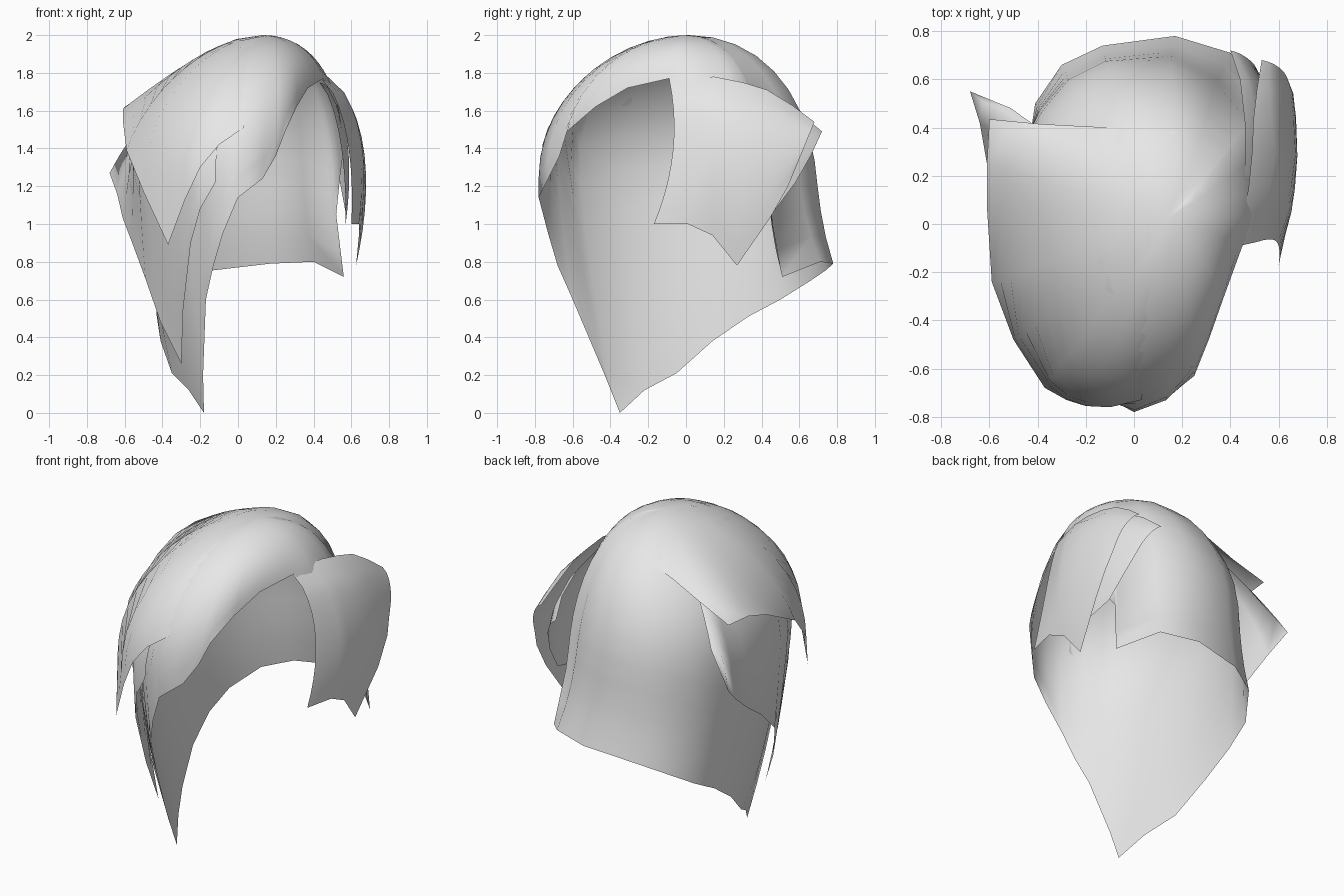
import bpy, bmesh, math
from mathutils import Vector

if "Cube" in bpy.data.objects:
    bpy.data.objects.remove(bpy.data.objects["Cube"])

CENTRE = Vector((0.02, -0.045, 1.25))   # middle of the head
WIDTH, DEPTH = 0.57, 0.735              # dome half sizes
LEAN = Vector((0.11, 0.06, 0))          # crown leans right and back

grey = bpy.data.materials.new("hair grey")
grey.diffuse_color = (0.8, 0.8, 0.8, 1)
grey.use_nodes = True
grey.node_tree.nodes["Principled BSDF"].inputs["Base Color"].default_value = grey.diffuse_color


def sheet(name, columns, closed=False):
    """Skin a list of point columns as a thin open surface facing outward."""
    bm = bmesh.new()
    grid = [[bm.verts.new(p) for p in col] for col in columns]
    count = len(grid)
    for i in range(count if closed else count - 1):
        a, b = grid[i], grid[(i + 1) % count]
        for j in range(len(a) - 1):
            bm.faces.new((a[j], a[j + 1], b[j + 1], b[j]))
    bmesh.ops.remove_doubles(bm, verts=bm.verts[:], dist=0.0005)
    bm.normal_update()
    facing = sum(f.normal.dot(f.calc_center_median() - CENTRE) * f.calc_area() for f in bm.faces)
    if facing < 0:
        bmesh.ops.reverse_faces(bm, faces=bm.faces[:])
    mesh = bpy.data.meshes.new(name)
    bm.to_mesh(mesh)
    bm.free()
    mesh.materials.append(grey)
    mesh.shade_smooth()
    obj = bpy.data.objects.new(name, mesh)
    bpy.context.collection.objects.link(obj)
    return obj


def lean(z):
    """Sideways shift of the dome at height z above its middle."""
    return LEAN * (max(z, 0) / 0.75) ** 2


def strand(edge, height, swell, rows=12):
    """Run from the crown over the dome and down to one edge point."""
    off = Vector(edge) - CENTRE
    off -= lean(off.z)
    reach = math.hypot(off.x, off.y)
    dx, dy = off.x / reach, off.y / reach
    rim = swell / math.hypot(dx / WIDTH, dy / DEPTH)
    if off.z >= 0:
        length = math.acos(min(off.z / height, 0.999))
    else:
        length = math.pi / 2 - off.z / height
    ratio = reach / (rim * math.sin(min(length, math.pi / 2)))
    power = 5 if off.z < -0.3 and ratio > 1 else 2.5    # flick at the nape
    points = []
    for k in range(rows + 1):
        t = k / rows
        a = t * length
        z = height * math.cos(a) if a < math.pi / 2 else -(a - math.pi / 2) * height
        r = rim * math.sin(min(a, math.pi / 2)) * (1 + (ratio - 1) * t ** power)
        points.append(CENTRE + lean(z) + Vector((dx * r, dy * r, z)))
    return points


def layer(name, edge, height, swell, ends):
    """Open overlay whose end strands can sink under the base hair."""
    swells = [ends[0]] + [swell] * (len(edge) - 2) + [ends[1]]
    return sheet(name, [strand(p, height, s) for p, s in zip(edge, swells)])


def side_lock(name, pairs, bulge, rows=10):
    """Panel between a top edge and a ragged bottom edge, bowed outward."""
    columns = []
    for top, bottom in pairs:
        a, b = Vector(top), Vector(bottom)
        size = (b - a).length / 0.85
        front = 0.06 if a.y < 0.1 else 0
        if a.y < 0:
            size *= 0.7
        col = []
        for k in range(rows + 1):
            t = k / rows
            u = t ** 0.7
            col.append(a.lerp(b, t) + Vector((4 * bulge * size * u * (1 - u), 4 * front * t * (1 - t), 0)))
        columns.append(col)
    return sheet(name, columns)


# Base hair: lower edge from front tip round the back, right edge, then fringe edge
lower_edge = [(-.18, -.35, 0), (-.26, -.22, .12), (-.35, -.05, .21), (-.41, .14, .38),
              (-.43, .33, .51), (-.41, .5, .6), (-.3, .66, .7), (-.13, .74, .755),
              (.17, .78, .79), (.4, .71, .8), (.56, .51, .72)]
right_edge = [(.52, .45, 1.05), (.54, .3, 1.25), (.56, .15, 1.4), (.535, .03, 1.6), (.45, -.09, 1.77)]
fringe_edge = [(.37, -.31, 1.72), (.31, -.48, 1.62), (.25, -.63, 1.49), (.2, -.67, 1.36),
               (.13, -.73, 1.24), (0, -.78, 1.14), (-.08, -.73, .95), (-.13, -.68, .78),
               (-.17, -.6, .6), (-.185, -.43, .2)]
sheet("base_hair", [strand(p, 0.75, 1.0) for p in lower_edge + right_edge + fringe_edge], closed=True)

# Middle layer on the left, with a rear flap and a long front tip
layer("left_middle_layer",
      [(-.51, .48, 1.46), (-.68, .55, 1.27), (-.64, .42, 1.16),
       (-.61, .25, 1.03), (-.56, .05, .9), (-.49, -.18, .71), (-.41, -.28, .48), (-.3, -.36, .26),
       (-.29, -.5, .55), (-.25, -.66, .9), (-.2, -.72, 1.08), (-.12, -.75, 1.22)],
      0.735, 1.015, (1.0, 0.95))

# Top layer swept over the crown to the left
layer("left_top_layer",
      [(.17, .38, 1.885), (0, .395, 1.86), (-.2, .405, 1.785), (-.39, .415, 1.7), (-.6, .435, 1.62),
       (-.61, .25, 1.61), (-.61, .07, 1.55), (-.59, -.24, 1.39), (-.5, -.48, 1.17),
       (-.37, -.68, .89), (-.28, -.73, 1.13), (-.2, -.755, 1.3), (-.1, -.76, 1.42), (.03, -.73, 1.51)],
      0.744, 1.03, (0.97, 0.95))

# Right side locks
side_lock("right_outer_lock",
          [((.44, -.09, 1.77), (.6, -.17, 1.0)), ((.455, .04, 1.775), (.64, .01, 1.0)),
           ((.475, .15, 1.78), (.64, .14, .94)), ((.49, .3, 1.75), (.625, .27, .78)),
           ((.495, .43, 1.71), (.66, .45, 1.04)), ((.51, .56, 1.63), (.66, .54, 1.2)),
           ((.53, .68, 1.54), (.64, .59, 1.32))], 0.11)
side_lock("right_inner_lock",
          [((.43, -.06, 1.75), (.57, .02, 1.06)), ((.46, .2, 1.74), (.57, .2, 1.0)),
           ((.46, .42, 1.68), (.57, .46, 1.06)), ((.44, .6, 1.59), (.54, .58, 1.22)),
           ((.4, .72, 1.49), (.5, .66, 1.36))], 0.085)
